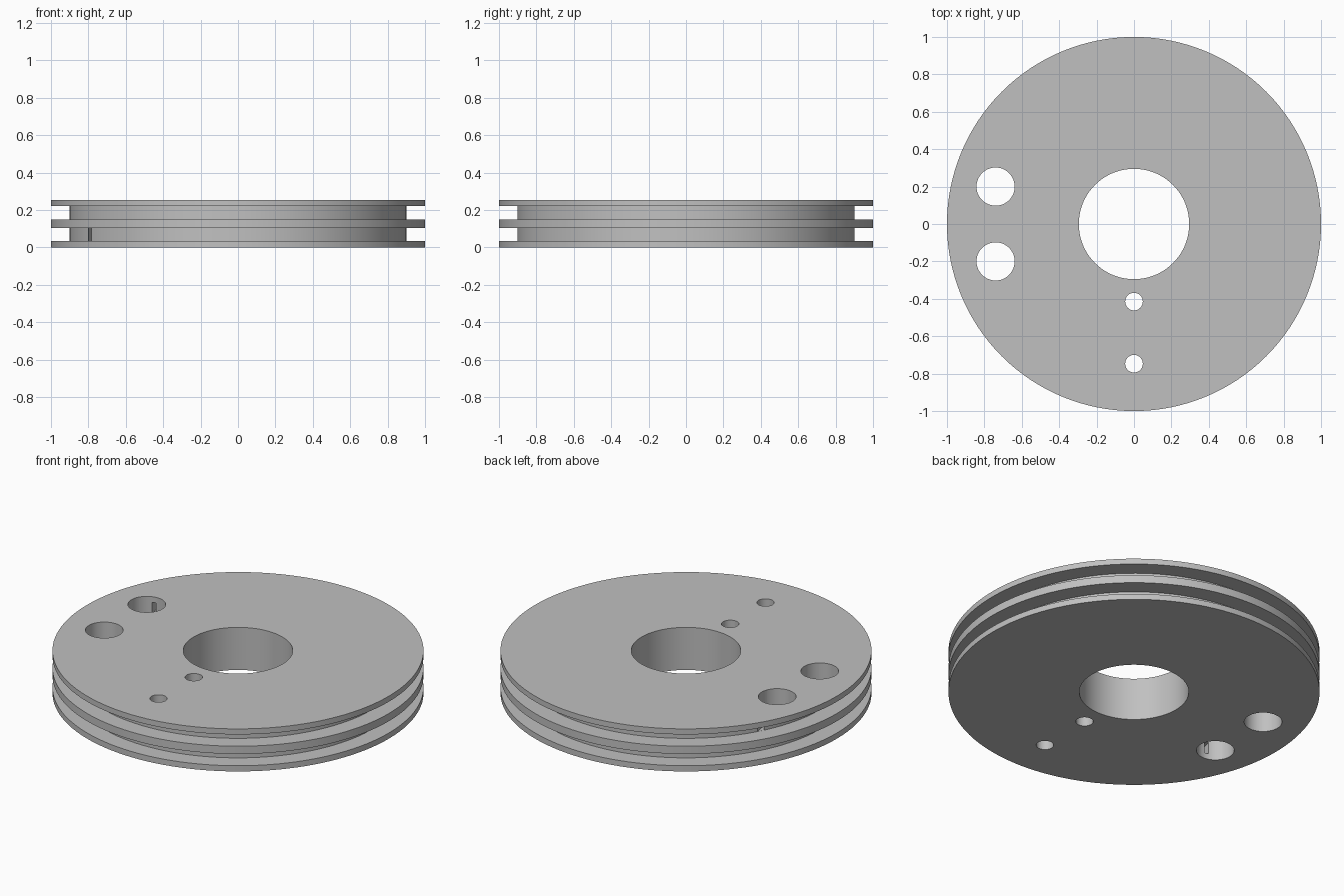
import bpy, bmesh, math
from mathutils import Vector

if "Cube" in bpy.data.objects:
    bpy.data.objects.remove(bpy.data.objects["Cube"], do_unlink=True)

grey = bpy.data.materials.new("grey metal")
colour = (0.53, 0.53, 0.53, 1)
grey.use_nodes = True
grey.diffuse_color = colour
grey.node_tree.nodes["Principled BSDF"].inputs["Base Color"].default_value = colour

RIM, CORE, BORE = 1.0, 0.9, 0.295
Z = [0, 0.034, 0.104, 0.15, 0.22, 0.253]   # flange and groove levels


def add_object(name, bm):
    bmesh.ops.recalc_face_normals(bm, faces=bm.faces)
    mesh = bpy.data.meshes.new(name)
    bm.to_mesh(mesh)
    bm.free()
    mesh.materials.append(grey)
    obj = bpy.data.objects.new(name, mesh)
    bpy.context.collection.objects.link(obj)
    return obj


def lathe(name, profile, sides):
    """Closed ring turned from (radius, height) points."""
    bm = bmesh.new()
    rings = []
    for i in range(sides):
        a = math.tau * i / sides
        rings.append([bm.verts.new((r * math.cos(a), r * math.sin(a), z)) for r, z in profile])
    n = len(profile)
    for i in range(sides):
        p, q = rings[i], rings[(i + 1) % sides]
        for j in range(n):
            k = (j + 1) % n
            bm.faces.new((p[j], q[j], q[k], p[k]))
    return add_object(name, bm)


def cut(target, cutter):
    mod = target.modifiers.new("cut", "BOOLEAN")
    mod.operation = "DIFFERENCE"
    mod.solver = "EXACT"
    mod.object = cutter
    bpy.context.view_layer.objects.active = target
    bpy.ops.object.modifier_apply(modifier=mod.name)
    bpy.data.objects.remove(cutter, do_unlink=True)


def drill(target, x, y, radius):
    bm = bmesh.new()
    bmesh.ops.create_cone(bm, cap_ends=True, segments=48, radius1=radius, radius2=radius, depth=1)
    bmesh.ops.translate(bm, verts=bm.verts, vec=(x, y, 0.1))
    cut(target, add_object("drill_cutter", bm))


def slot(target, x, y, side, low, high):
    """Narrow wire slot running from a hole out into one groove."""
    along = Vector((-0.22 , 0.975 * side, 0)).normalized()
    across = Vector((-along.y, along.x, 0)) * 0.012
    start, end = Vector((x, y, 0)), Vector((x, y, 0)) + along * 0.29
    bm = bmesh.new()
    base = bm.faces.new([bm.verts.new(p + Vector((0, 0, low))) for p in
                         (start - across, end - across, end + across, start + across)])
    top = bmesh.ops.extrude_face_region(bm, geom=[base])["geom"]
    bmesh.ops.translate(bm, verts=[v for v in top if isinstance(v, bmesh.types.BMVert)],
                        vec=(0, 0, high - low))
    cut(target, add_object("slot_cutter", bm))


# Double grooved wheel with a central bore
profile = [(BORE, Z[0])]
for level, (bottom, top) in enumerate(zip(Z[:-1], Z[1:])):
    radius = CORE if level % 2 else RIM
    profile += [(radius, bottom), (radius, top)]
profile.append((BORE, Z[-1]))
wheel = lathe("grooved_wheel", profile, 128)

# Pair of large holes, each with a slot into its own groove
gap = 0.0004
for side, level in ((-1, 1), (1, 3)):
    drill(wheel, -0.74, 0.2 * side, 0.102)
    slot(wheel, -0.74, 0.2 * side, side, Z[level] + gap, Z[level + 1] - gap)

# Small pin holes
for y in (-0.415, -0.747):
    drill(wheel, 0, y, 0.047)

bpy.ops.object.select_all(action="DESELECT")
wheel.select_set(True)
bpy.context.view_layer.objects.active = wheel
bpy.ops.object.shade_smooth_by_angle(angle=math.radians(30))
